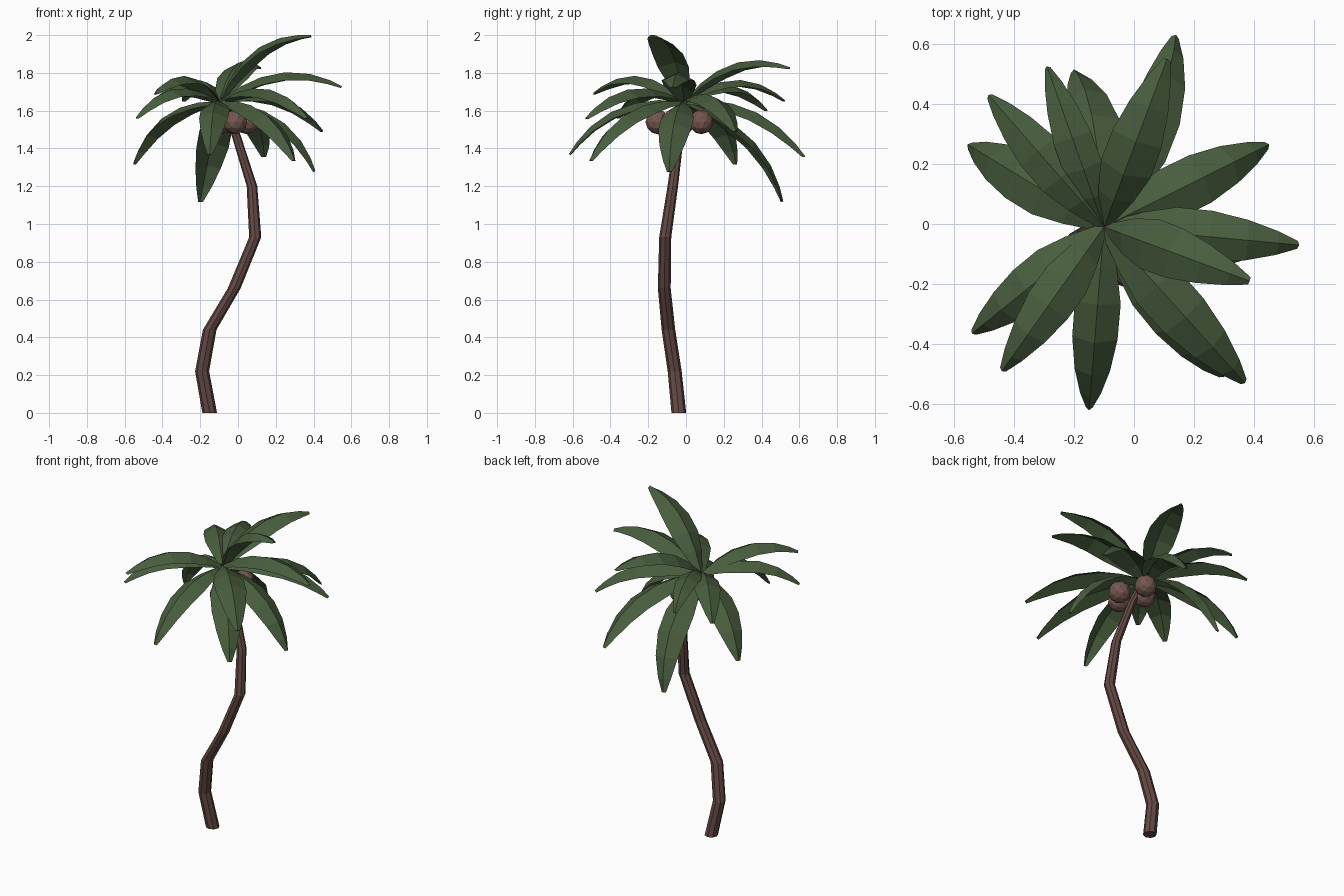
import bpy, bmesh, math
from mathutils import Vector

if "Cube" in bpy.data.objects:
    bpy.data.objects.remove(bpy.data.objects["Cube"])


def material(name, color):
    m = bpy.data.materials.new(name)
    m.diffuse_color = (*color, 1)
    m.use_nodes = True
    m.node_tree.nodes["Principled BSDF"].inputs["Base Color"].default_value = m.diffuse_color
    return m


def finish(bm, name, mat):
    mesh = bpy.data.meshes.new(name)
    bm.to_mesh(mesh)
    bm.free()
    mesh.materials.append(mat)
    obj = bpy.data.objects.new(name, mesh)
    bpy.context.collection.objects.link(obj)
    return obj


bark = material("bark", (0.13, 0.068, 0.058))
leaf_green = material("leaf_green", (0.065, 0.11, 0.047))
shell = material("shell", (0.18, 0.095, 0.08))

# Trunk: rings swept along a crooked path (x, y, z, radius)
path = [(-0.15, -0.038, 0, 0.039), (-0.19, -0.06, 0.22, 0.037),
        (-0.15, -0.093, 0.44, 0.036), (-0.02, -0.115, 0.66, 0.034),
        (0.091, -0.11, 0.93, 0.032), (0.074, -0.07, 1.2, 0.028),
        (-0.01, -0.035, 1.47, 0.024), (-0.085, -0.012, 1.65, 0.02)]
SIDES = 8
bm = bmesh.new()
rings = []
for x, y, z, r in path:
    rings.append([bm.verts.new((x + r * math.cos(math.tau * k / SIDES),
                                y + r * math.sin(math.tau * k / SIDES), z))
                  for k in range(SIDES)])
for a, b in zip(rings, rings[1:]):
    for k in range(SIDES):
        n = (k + 1) % SIDES
        bm.faces.new((a[k], a[n], b[n], b[k]))
bm.faces.new(rings[0][::-1])
bm.faces.new(rings[-1])
finish(bm, "trunk", bark)

# Coconuts clustered under the crown
nuts = [(-0.015, -0.15, 1.54), (0.048, -0.07, 1.54),
        (-0.02, 0.08, 1.54), (-0.09, -0.015, 1.54)]
for i, loc in enumerate(nuts):
    bm = bmesh.new()
    bmesh.ops.create_icosphere(bm, subdivisions=2, radius=0.065)
    bmesh.ops.translate(bm, verts=bm.verts, vec=loc)
    finish(bm, f"coconut_{i + 1}", shell)

# Fronds: arched, ridge-folded blades from the crown to a drooping tip
ROOT = Vector((-0.1, -0.01, 1.65))
PROFILE = [(0, 0.018), (0.17, 0.062), (0.34, 0.088), (0.54, 0.087),
           (0.74, 0.068), (0.9, 0.04), (1, 0.013)]


def frond(name, tip, bow=0.0, scale=1.0):
    tip = Vector(tip)
    chord = tip - ROOT
    side = Vector((chord.y, -chord.x, 0)).normalized()
    lift = side.cross(chord).normalized()
    ctrl = ROOT + chord * 0.54 + lift * 0.22 + side * bow * 2
    bm = bmesh.new()
    rows = []
    for t, w in PROFILE:
        w *= scale
        p = ROOT * (1 - t) ** 2 + ctrl * (2 * t * (1 - t)) + tip * t * t
        tangent = (ctrl - ROOT) * (1 - t) + (tip - ctrl) * t
        normal = side.cross(tangent).normalized()
        drop = normal * (w * 0.42 + 0.006)
        rows.append([bm.verts.new(p - side * w - drop), bm.verts.new(p),
                     bm.verts.new(p + side * w - drop)])
    for a, b in zip(rows, rows[1:]):
        for k in range(2):
            bm.faces.new((a[k], a[k + 1], b[k + 1], b[k]))
    bm.faces.new(rows[-1])
    finish(bm, name, leaf_green)


fronds = [((0.385, -0.19, 2.0),), ((0.55, -0.07, 1.73),),
          ((0.41, -0.09, 1.28),), ((0.45, 0.265, 1.495),),
          ((0.14, 0.63, 1.36), 0.03), ((0.11, 0.55, 1.83),),
          ((-0.20, 0.515, 1.12), 0.03), ((-0.29, 0.525, 1.655), 0, 0.75),
          ((-0.485, 0.43, 1.605), 0, 0.85), ((-0.555, 0.265, 1.32),),
          ((-0.54, -0.365, 1.565), 0, 0.9), ((-0.44, -0.49, 1.695), 0, 0.9),
          ((-0.15, -0.62, 1.37), 0, 0.87), ((0.30, -0.51, 1.34),),
          ((0.37, -0.53, 1.565),)]
for i, args in enumerate(fronds):
    frond(f"frond_{i + 1}", *args)
